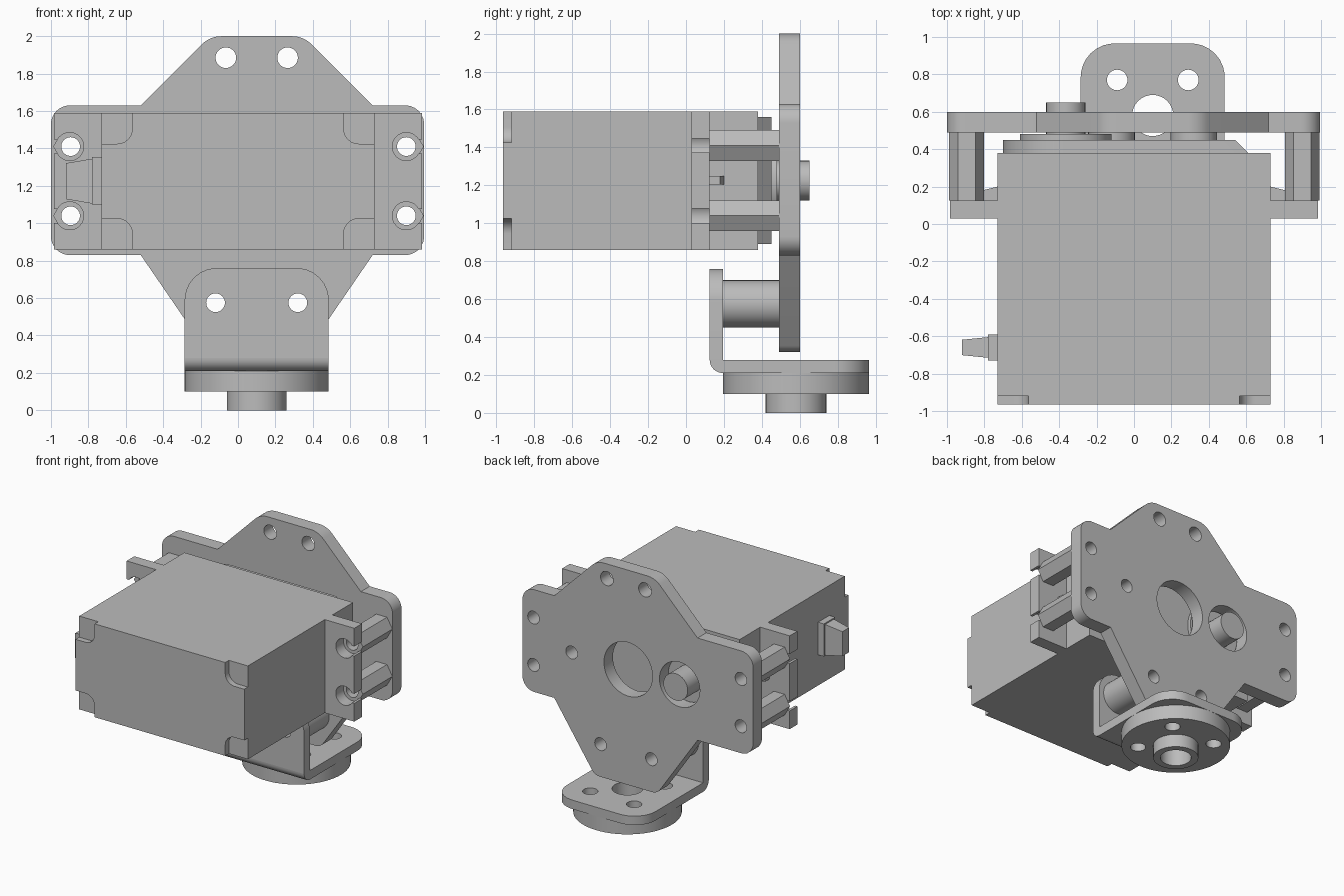
import bpy, bmesh, math
from mathutils import Vector

cube = bpy.data.objects.get("Cube")
if cube:
    bpy.data.objects.remove(cube)

grey = bpy.data.materials.new("plain grey")
grey.use_nodes = True
COLOUR = (0.5, 0.5, 0.5, 1)
grey.diffuse_color = COLOUR
grey.node_tree.nodes["Principled BSDF"].inputs["Base Color"].default_value = COLOUR

AXES = {"X": lambda u, v, d: (d, u, v),
        "Y": lambda u, v, d: (u, d, v),
        "Z": lambda u, v, d: (u, v, d)}


def arc(u, v, r, start=0, end=360, n=32):
    """Points on an arc; a full turn gives a closed circle."""
    steps = n if end - start >= 360 else n - 1
    return [(u + r * math.cos(math.radians(start + (end - start) * i / steps)),
             v + r * math.sin(math.radians(start + (end - start) * i / steps)))
            for i in range(n)]


def fillet(points, n=9):
    """Polygon whose corners (u, v, radius) are rounded."""
    out = []
    for i, (u, v, r) in enumerate(points):
        p = Vector((u, v))
        if r == 0:
            out.append((u, v))
            continue
        a = (Vector(points[i - 1][:2]) - p).normalized()
        b = (Vector(points[(i + 1) % len(points)][:2]) - p).normalized()
        half = a.angle(b) / 2
        centre = p + (a + b).normalized() * r / math.sin(half)
        t = r / math.tan(half)
        start, end = p + a * t - centre, p + b * t - centre
        for k in range(n):
            q = centre + start.lerp(end, k / (n - 1)).normalized() * r
            out.append((q.x, q.y))
    return out


def rect(u0, u1, v0, v1, r=0):
    return fillet([(u0, v0, r), (u1, v0, r), (u1, v1, r), (u0, v1, r)])


def prism(name, outline, axis, d0, d1, holes=()):
    """Extrude an outline with holes along an axis."""
    bm = bmesh.new()
    to3d = AXES[axis]
    other, edges, loops = {}, [], []
    for pts in [outline, *holes]:
        low = [bm.verts.new(to3d(u, v, d0)) for u, v in pts]
        for vert, (u, v) in zip(low, pts):
            other[vert] = bm.verts.new(to3d(u, v, d1))
        edges += [bm.edges.new((low[i - 1], low[i])) for i in range(len(low))]
        loops.append(low)
    bmesh.ops.triangle_fill(bm, edges=edges, use_beauty=True,
                            normal=Vector(to3d(0, 0, 1)))
    for face in list(bm.faces):
        bm.faces.new([other[v] for v in face.verts])
    for low in loops:
        for i in range(len(low)):
            a, b = low[i - 1], low[i]
            bm.faces.new((a, b, other[b], other[a]))
    bmesh.ops.recalc_face_normals(bm, faces=bm.faces)
    mesh = bpy.data.meshes.new(name)
    bm.to_mesh(mesh)
    bm.free()
    mesh.materials.append(grey)
    mesh.shade_smooth()
    mesh.set_sharp_from_angle(angle=math.radians(30))
    obj = bpy.data.objects.new(name, mesh)
    bpy.context.collection.objects.link(obj)
    return obj


# Shared positions
MID_X, MID_Z = 0.1, 1.225
SHAFT_X = -0.365
ear_holes = [(x, z) for x in (-0.895, 0.9) for z in (1.04, 1.41)]
post_holes = [(-0.12, 0.575), (0.32, 0.575)]

# Mounting plate
half = [(0.25, 2.0, 0.15), (0.62, 1.63, 0), (0.895, 1.63, 0.1),
        (0.895, 0.83, 0.1), (0.62, 0.83, 0), (0.27, 0.32, 0.08)]
outline = [(MID_X + x, z, r) for x, z, r in half]
outline += [(max(MID_X - x if x < 0.8 else -1.0, -1.0), z, r)
            for x, z, r in reversed(half)]
holes = [arc(x, z, 0.05) for x, z in ear_holes + post_holes]
holes += [arc(x, 1.885, 0.055) for x in (-0.065, 0.265)]
holes += [arc(0.08, MID_Z, 0.21, n=48), arc(SHAFT_X, MID_Z, 0.175, n=48),
          arc(0.57, MID_Z, 0.05)]
prism("mounting_plate", fillet(outline), "Y", 0.49, 0.60, holes)

# Motor case, with notched front corners
X, Z0, Z1 = 0.73, 0.86, 1.59
prism("motor_case", rect(-X, X, Z0, Z1), "Y", -0.92, 0.38)
N = 0.165
prism("motor_case_front", fillet([
    (-X, Z0 + N, 0), (-X + N, Z0 + N, 0.08), (-X + N, Z0, 0),
    (X - N, Z0, 0), (X - N, Z0 + N, 0.08), (X, Z0 + N, 0),
    (X, Z1 - N, 0), (X - N, Z1 - N, 0.08), (X - N, Z1, 0),
    (-X + N, Z1, 0), (-X + N, Z1 - N, 0.08), (-X, Z1 - N, 0)]),
    "Y", -0.965, -0.92)

# Gear cover with a round end and a sloped end
R = 0.335
cover = prism("gear_cover",
              arc(SHAFT_X, MID_Z, R, 90, 270) + [(0.61, MID_Z - R), (0.61, MID_Z + R)],
              "Y", 0.38, 0.45)
for v in cover.data.vertices:
    if v.co.y > 0.44:
        v.co.x = min(v.co.x, 0.54)
prism("shaft_boss", arc(SHAFT_X, MID_Z, 0.245, n=48), "Y", 0.45, 0.48)
prism("output_shaft", arc(SHAFT_X, MID_Z, 0.105), "Y", 0.45, 0.65)

# Mounting ears with open keyhole slots, and their ribs
for side, s in (("left", 1), ("right", -1)):
    ear = [(0.73, Z0), (0.985, Z0)]
    for z in (1.04, 1.41):
        keyhole = arc(0.9, z, 0.075, 30, 330, 24)[::-1]
        ear += [(0.985, keyhole[0][1]), *keyhole, (0.985, keyhole[-1][1])]
    ear += [(0.985, Z1), (0.73, Z1)]
    prism(side + "_ear", [(s * x, z) for x, z in ear], "Y", 0.03, 0.125)
    rib = [(0.73, 0.125), (0.81, 0.125), (0.81, 0.18), (0.73, 0.2)]
    prism(side + "_ear_rib", [(s * x, y) for x, y in rib], "Z", 1.205, 1.25)

# Hexagonal spacers between ears and plate
for i, (x, z) in enumerate(ear_holes):
    prism(f"hex_spacer_{i + 1}", arc(x, z, 0.093, n=6), "Y", 0.125, 0.49,
          [arc(x, z, 0.05)])

# Cable outlet on the right side
prism("cable_collar", rect(-0.73, -0.59, 1.10, 1.355), "X", -0.78, -0.73)
plug = prism("cable_strain_relief", rect(-0.715, -0.605, 1.105, 1.345),
             "X", -0.92, -0.78)
for v in plug.data.vertices:
    if v.co.x < -0.9:
        v.co.y = -0.66 + (v.co.y + 0.66) * 0.75
        v.co.z = MID_Z + (v.co.z - MID_Z) * 0.8

# Bent bracket: upright, bend and foot
B0, B1, HUB_Y = -0.285, 0.485, 0.58
prism("bracket_upright", fillet([(B0, 0.28, 0), (B1, 0.28, 0),
                                 (B1, 0.76, 0.17), (B0, 0.76, 0.17)]),
      "Y", 0.125, 0.195, [arc(x, z, 0.05) for x, z in post_holes])
prism("bracket_bend", arc(0.195, 0.28, 0.07, 180, 270, 10) + [(0.195, 0.28)],
      "X", B0, B1)
bolt_holes = [arc(MID_X + sx * 0.19, HUB_Y + sy * 0.19, 0.055)
              for sx in (-1, 1) for sy in (-1, 1)]
bore = arc(MID_X, HUB_Y, 0.11)
prism("bracket_foot", fillet([(B0, 0.195, 0), (B1, 0.195, 0),
                              (B1, 0.965, 0.18), (B0, 0.965, 0.18)]),
      "Z", 0.21, 0.28, bolt_holes + [bore])

# Round standoffs between bracket and plate
for i, (x, z) in enumerate(post_holes):
    prism(f"round_standoff_{i + 1}", arc(x, z, 0.125), "Y", 0.195, 0.49,
          [arc(x, z, 0.05)])

# Flanged hub under the bracket
prism("hub_flange", arc(MID_X, HUB_Y, 0.385, n=64), "Z", 0.10, 0.21,
      bolt_holes + [bore])
prism("hub_collar", arc(MID_X, HUB_Y, 0.16, n=48), "Z", 0, 0.10, [bore])
